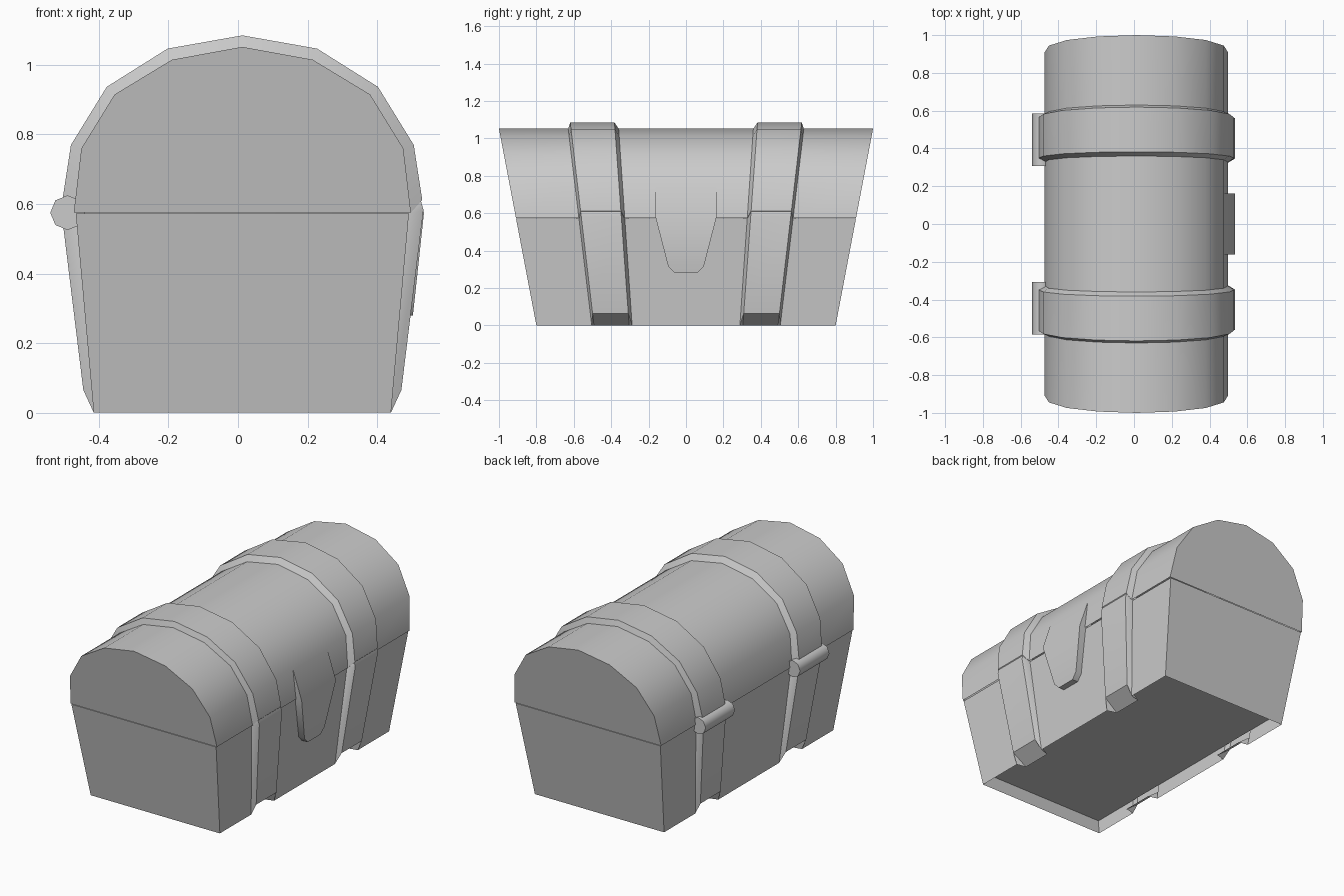
import bpy, bmesh
from math import radians, sin, cos, pi

if "Cube" in bpy.data.objects:
    bpy.data.objects.remove(bpy.data.objects["Cube"])

CX = 0.0125          # chest axis
TOP = 1.052          # lid apex height


def taper(z):
    # the chest is longer at the top than at the base
    return 0.8 + 0.2 * z / TOP


def loft(name, rings, wrap=True, angle=35):
    # skin through rings of points, with capped ends
    bm = bmesh.new()
    rows = [[bm.verts.new(p) for p in ring] for ring in rings]
    n = len(rows[0])
    for a, b in zip(rows, rows[1:]):
        for i in range(n if wrap else n - 1):
            j = (i + 1) % n
            bm.faces.new((a[i], a[j], b[j], b[i]))
    bm.faces.new(rows[0])
    bm.faces.new(rows[-1])
    bmesh.ops.remove_doubles(bm, verts=bm.verts, dist=0.0005)
    bmesh.ops.recalc_face_normals(bm, faces=bm.faces)
    mesh = bpy.data.meshes.new(name)
    bm.to_mesh(mesh)
    bm.free()
    ob = bpy.data.objects.new(name, mesh)
    bpy.context.collection.objects.link(ob)
    bpy.ops.object.select_all(action='DESELECT')
    ob.select_set(True)
    bpy.context.view_layer.objects.active = ob
    bpy.ops.object.shade_smooth_by_angle(angle=radians(angle))
    return ob


def mirrored(half):
    # full cross-section from its right half, listed bottom to top
    return half + [(-x, z) for x, z in half[::-1]]


def strapped_shell(name, plain, strap):
    # shell running front to back; the section swells into two bevelled straps
    stations = [(-1, plain)]
    for ys in ((-0.63, -0.615, -0.38, -0.36), (0.36, 0.38, 0.615, 0.63)):
        stations += zip(ys, (plain, strap, strap, plain))
    stations.append((1, plain))
    return loft(name, [[(CX + x, y * taper(z), z) for x, z in mirrored(sec)]
                       for y, sec in stations], wrap=False)


# box walls; strap feet are undercut
strapped_shell("chest_box",
               [(0.4275, 0), (0.4275, 0), (0.479, 0.572), (0.479, 0.572), (0.479, 0.572)][:4],
               [(0.37, 0), (0.4575, 0.065), (0.521, 0.583), (0.514, 0.608)])

# floor, recessed from below
loft("floor", [[(CX + sx * 0.435, sy * 0.815, z) for sx, sy in ((-1, -1), (1, -1), (1, 1), (-1, 1))]
               for z in (0.09, 0.1)])

# barrel lid
strapped_shell("lid",
               [(0.485, 0.575), (0.485, 0.575), (0.463, 0.76), (0.3675, 0.915), (0.2025, 1.015), (0, TOP)],
               [(0.485, 0.575), (0.5175, 0.612), (0.493, 0.77), (0.39, 0.937), (0.215, 1.047), (0, 1.085)])

# hinges at the left
for side, label in ((-1, "front"), (1, "back")):
    loft("hinge_" + label,
         [[(-0.49 + 0.05 * cos(k * pi / 4), side * y, 0.575 + 0.05 * sin(k * pi / 4))
           for k in range(8)] for y in (0.308, 0.585)], angle=50)

# latch plate: half width, height, outer x; its top blends into the lid
latch = [(0.06, 0.28, 0.503), (0.095, 0.315, 0.507), (0.162, 0.575, 0.535), (0.162, 0.755, 0.475)]
loft("latch", [[(0.45, -w, z), (x, -w, z), (x, w, z), (0.45, w, z)] for w, z, x in latch], angle=40)
